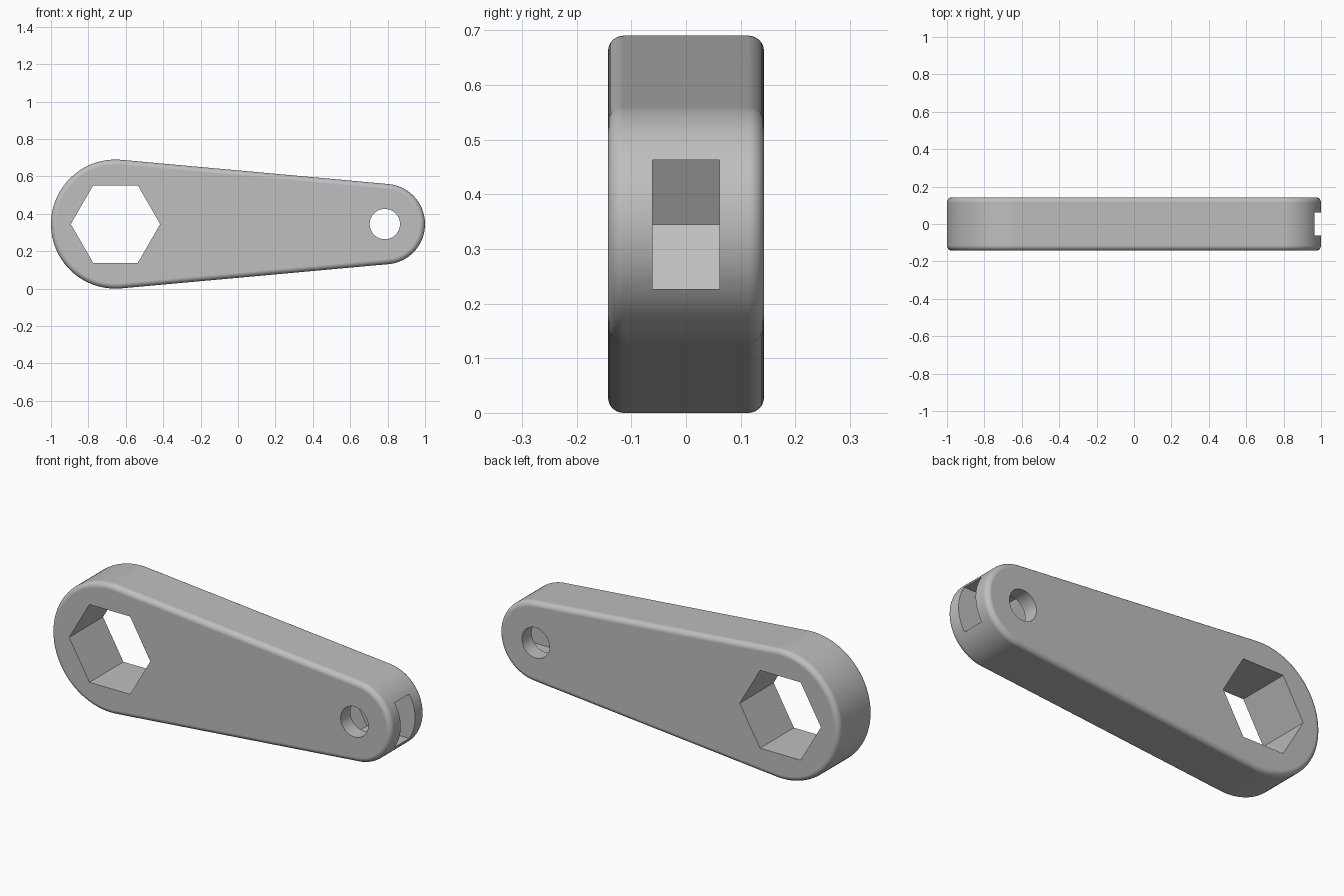
import bpy, bmesh
from math import sin, cos, pi, asin, radians

cube = bpy.data.objects.get("Cube")
if cube:
    bpy.data.objects.remove(cube, do_unlink=True)

HALF = 0.1426              # half thickness
MID = 0.345                # height of the centre line
BIG_X, BIG_R = -0.655, 0.345
END_X, END_R = 0.785, 0.215
ROUND = 0.028              # edge rounding

grey = bpy.data.materials.new("grey")
grey.use_nodes = True
colour = (0.52, 0.52, 0.52, 1)
grey.diffuse_color = colour
grey.node_tree.nodes["Principled BSDF"].inputs["Base Color"].default_value = colour


def loft(name, layers):
    """Skin a stack of (y, outline) layers and cap both ends."""
    bm = bmesh.new()
    rings = [[bm.verts.new((x, y, z)) for x, z in outline] for y, outline in layers]
    n = len(rings[0])
    for a, b in zip(rings, rings[1:]):
        for i in range(n):
            j = (i + 1) % n
            bm.faces.new((a[i], a[j], b[j], b[i]))
    bm.faces.new(rings[0])
    bm.faces.new(rings[-1])
    bmesh.ops.recalc_face_normals(bm, faces=bm.faces)
    mesh = bpy.data.meshes.new(name)
    bm.to_mesh(mesh)
    bm.free()
    mesh.materials.append(grey)
    obj = bpy.data.objects.new(name, mesh)
    bpy.context.collection.objects.link(obj)
    return obj


def arc(cx, r, start, end, steps):
    angles = [start + (end - start) * i / steps for i in range(steps + 1)]
    return [(cx + r * cos(t), MID + r * sin(t)) for t in angles]


def polygon(cx, r, sides):
    return arc(cx, r, 0, 2 * pi, sides)[:-1]


def arm_outline(inset):
    """Two round ends joined by tangent lines."""
    t = pi / 2 - asin((BIG_R - END_R) / (END_X - BIG_X))
    return (arc(END_X, END_R - inset, -t, t, 40)
            + arc(BIG_X, BIG_R - inset, t, 2 * pi - t, 56))


# Tapered arm with rounded front and back edges
quarter = [i * pi / 16 for i in range(9)]
front = [(-HALF + ROUND * (1 - sin(t)), arm_outline(ROUND * (1 - cos(t))))
         for t in reversed(quarter)]
back = [(-y, outline) for y, outline in reversed(front)]
arm = loft("tapered_arm", front + back)

# Hexagonal socket, round pin hole, and nut slot open at the narrow end
through = 2 * HALF
NUT = 0.118
slot_r = NUT / cos(pi / 6)
slot = [(1.2, MID + NUT), (END_X - slot_r / 2, MID + NUT), (END_X - slot_r, MID),
        (END_X - slot_r / 2, MID - NUT), (1.2, MID - NUT)]
cutters = [("hex_socket_cutter", through, polygon(BIG_X, 0.239, 6)),
           ("pin_hole_cutter", through, polygon(END_X, 0.081, 48)),
           ("nut_slot_cutter", 0.061, slot)]

bpy.ops.object.select_all(action='DESELECT')
bpy.context.view_layer.objects.active = arm
arm.select_set(True)
for name, depth, outline in cutters:
    cutter = loft(name, [(-depth, outline), (depth, outline)])
    cutter.hide_render = True
    mod = arm.modifiers.new(name, 'BOOLEAN')
    mod.operation = 'DIFFERENCE'
    mod.solver = 'EXACT'
    mod.object = cutter
    bpy.ops.object.modifier_apply(modifier=mod.name)
    bpy.data.objects.remove(cutter, do_unlink=True)

# Smooth curves, crisp cut edges, flat faces
bpy.ops.object.shade_smooth_by_angle(angle=radians(30))
weighted = arm.modifiers.new("flat_faces", 'WEIGHTED_NORMAL')
weighted.keep_sharp = True
